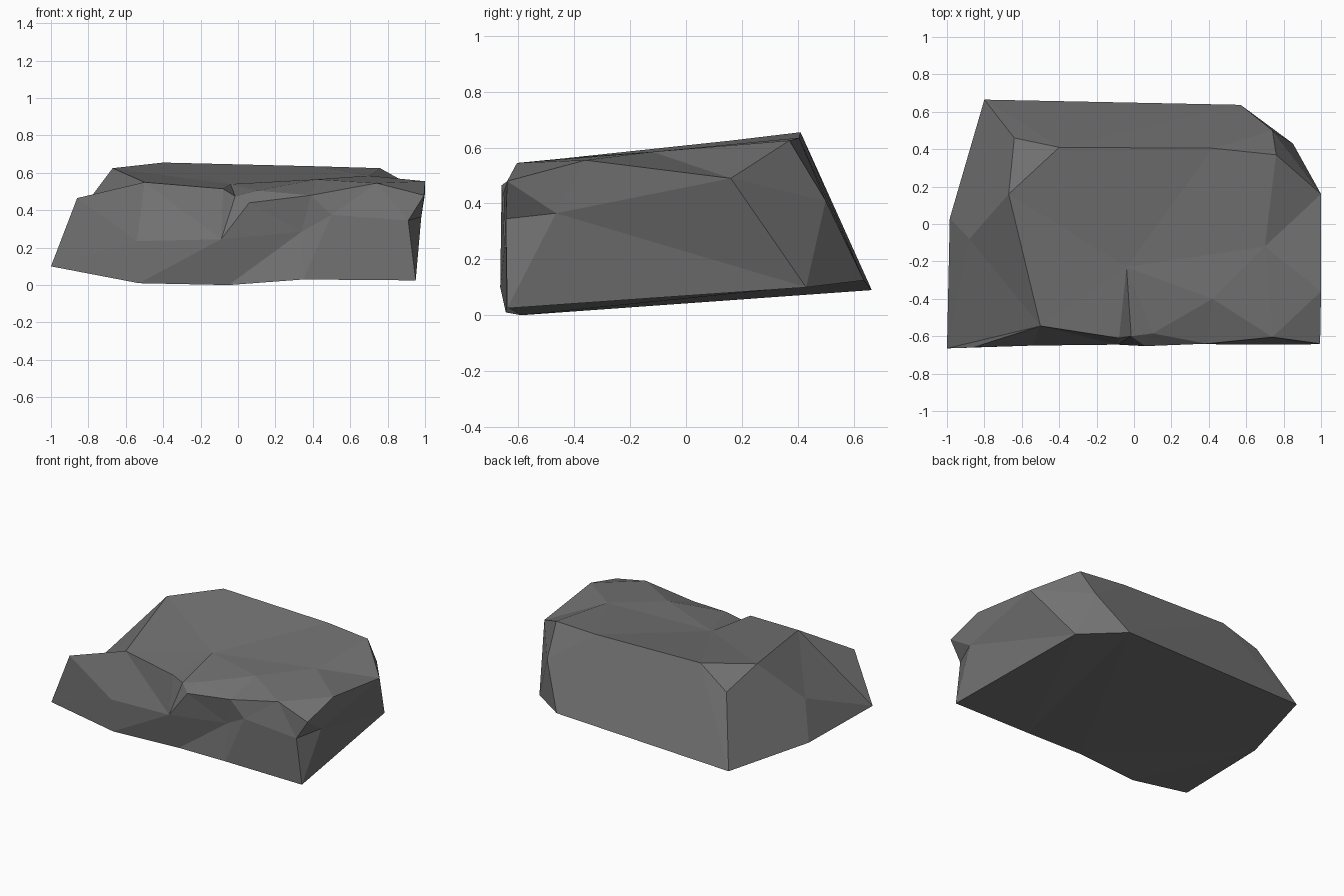
import bpy, bmesh
from mathutils import Vector
from mathutils.geometry import delaunay_2d_cdt

if "Cube" in bpy.data.objects:
    bpy.data.objects.remove(bpy.data.objects["Cube"])

# Tilted base outline, counter-clockwise from the front left corner
base = [(-1, -.665, .1), (-.53, -.645, .01), (-.05, -.59, 0), (.35, -.64, .03),
        (.95, -.64, .025), (.85, .43, .1), (.57, .637, .125), (-.8, .665, .09),
        (-.985, .03, .1)]

# Front rim, left to right, dipping at the crack
left_tip = (-.86, -.66, .465)
front_rim = [(-.5, -.545, .55), (-.08, -.61, .515), (-.015, -.6, .475),
             (.06, -.653, .44), (.39, -.64, .48), (.74, -.605, .545), (.995, -.64, .48)]
# Right rim, front to back
right_rim = [(1, -.36, .555), (1, .16, .49)]
# Back rim, right to left
back_rim = [(.76, .37, .625), (.42, .405, .635), (-.4, .41, .655), (-.64, .46, .53)]
left_rim = (-.67, .16, .625)

# Corners and dents on the sides
right_notch = (.91, -.645, .345)
back_corner = (.74, .5, .41)
front_dents = [(-.54, -.65, .235), (-.09, -.645, .245), (.34, -.605, .285), (.5, -.645, .375)]
top_dents = [(-.04, -.23, .54), (.1, -.585, .505), (.42, -.4, .565), (.7, -.12, .585)]
right_dent = [(.98, -.465, .365)]
left_dent = [(-.88, -.08, .345)]

bm = bmesh.new()
shared = {}


def vert(p):
    if p not in shared:
        shared[p] = bm.verts.new(p)
    return shared[p]


def panel(outline, axes, dents=()):
    """Facet one side of the rock, triangulated in the plane of two axes."""
    pts = list(outline) + list(dents)
    flat = [Vector((p[axes[0]], p[axes[1]])) for p in pts]
    n = len(outline)
    rim = [(i, (i + 1) % n) for i in range(n)]
    _, _, faces, orig, _, _ = delaunay_2d_cdt(flat, rim, [], 1, 1e-6)
    for f in faces:
        bm.faces.new([vert(pts[orig[i][0]]) for i in f])


X, Y, Z = 0, 1, 2
panel(base, (X, Y))
panel(base[:5] + [right_notch] + front_rim[::-1] + [left_tip], (X, Z), front_dents)
panel(base[4:7] + [back_corner, back_rim[0]] + right_rim[::-1]
      + [front_rim[-1], right_notch], (Y, Z), right_dent)
panel(base[6:8] + back_rim[::-1] + [back_corner], (X, Z))
panel(base[7:] + [base[0], left_tip, front_rim[0], left_rim, back_rim[-1]],
      (Y, Z), left_dent)
panel(front_rim + right_rim + back_rim + [left_rim], (X, Y), top_dents)

bmesh.ops.recalc_face_normals(bm, faces=bm.faces)
mesh = bpy.data.meshes.new("rock")
bm.to_mesh(mesh)
bm.free()

# Grey stone
stone = bpy.data.materials.new("grey stone")
stone.diffuse_color = (.17, .17, .17, 1)
stone.use_nodes = True
stone.node_tree.nodes["Principled BSDF"].inputs["Base Color"].default_value = stone.diffuse_color
mesh.materials.append(stone)
rock = bpy.data.objects.new("rock", mesh)
bpy.context.collection.objects.link(rock)
